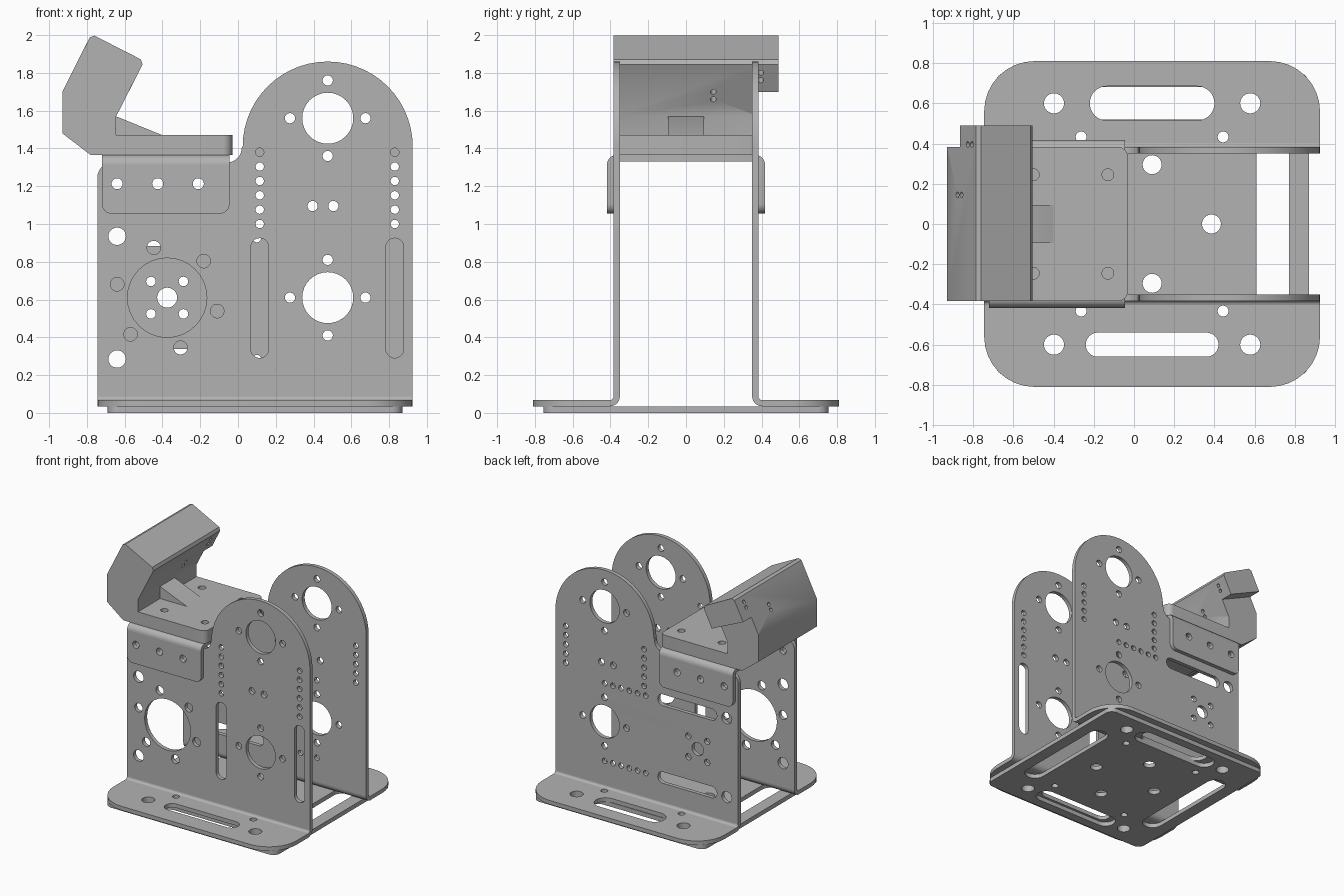
import bpy, bmesh
from math import sin, cos, radians
from mathutils import Matrix, Vector

cube = bpy.data.objects.get("Cube")
if cube:
    bpy.data.objects.remove(cube)

grey = bpy.data.materials.new("plain_grey")
grey.use_nodes = True
colour = (0.45, 0.45, 0.45, 1)
grey.diffuse_color = colour
grey.node_tree.nodes["Principled BSDF"].inputs["Base Color"].default_value = colour

# Thickness direction of a part -> columns of its orientation
FRAMES = {
    "z": Matrix.Identity(4),
    "y": Matrix(((1, 0, 0, 0), (0, 0, -1, 0), (0, 1, 0, 0), (0, 0, 0, 1))),
    "x": Matrix(((0, 0, 1, 0), (1, 0, 0, 0), (0, 1, 0, 0), (0, 0, 0, 1))),
}


def arc(cx, cy, r, start, end, steps=8):
    angles = [radians(start + (end - start) * i / steps) for i in range(steps + 1)]
    return [(cx + r * cos(a), cy + r * sin(a)) for a in angles]


def circle(cx, cy, r):
    return arc(cx, cy, r, 0, 360, 32)[:-1]


def rounded(x0, x1, y0, y1, r):
    return (arc(x1 - r, y1 - r, r, 0, 90) + arc(x0 + r, y1 - r, r, 90, 180)
            + arc(x0 + r, y0 + r, r, 180, 270) + arc(x1 - r, y0 + r, r, 270, 360))


def slot(cx, cy, half_x, half_y):
    return rounded(cx - half_x, cx + half_x, cy - half_y, cy + half_y,
                   min(half_x, half_y) * 0.999)


def finish(obj):
    bpy.ops.object.select_all(action="DESELECT")
    obj.select_set(True)
    bpy.context.view_layer.objects.active = obj
    bpy.ops.object.shade_smooth_by_angle()


def sheet(name, outline, low, high, axis, holes=()):
    """Extrude a pierced outline from low to high along an axis."""
    curve = bpy.data.curves.new(name, "CURVE")
    curve.dimensions = "2D"
    curve.fill_mode = "BOTH"
    curve.extrude = (high - low) / 2
    for loop in [outline, *holes]:
        spline = curve.splines.new("POLY")
        spline.points.add(len(loop) - 1)
        for point, (u, v) in zip(spline.points, loop):
            point.co = (u, v, 0, 1)
        spline.use_cyclic_u = True
    temp = bpy.data.objects.new(name + "_curve", curve)
    bpy.context.collection.objects.link(temp)
    graph = bpy.context.evaluated_depsgraph_get()
    mesh = bpy.data.meshes.new_from_object(temp.evaluated_get(graph))
    bpy.data.objects.remove(temp)
    bm = bmesh.new()
    bm.from_mesh(mesh)
    bmesh.ops.remove_doubles(bm, verts=bm.verts, dist=1e-5)
    if not holes:
        bmesh.ops.dissolve_limit(bm, angle_limit=0.01, verts=bm.verts, edges=bm.edges)
    shift = Vector()
    shift["xyz".index(axis)] = (low + high) / 2
    bm.transform(Matrix.Translation(shift) @ FRAMES[axis])
    bmesh.ops.recalc_face_normals(bm, faces=bm.faces)
    bm.to_mesh(mesh)
    bm.free()
    mesh.materials.clear()
    mesh.materials.append(grey)
    obj = bpy.data.objects.new(name, mesh)
    bpy.context.collection.objects.link(obj)
    finish(obj)
    return obj


def span(side, a, b):
    return sorted((side * a, side * b))


LEFT, RIGHT, MID = -0.745, 0.925, 0.09
T = 0.033
INNER, OUTER = 0.35, 0.35 + T
FOLD = 0.088

# Base plate with four slots
mounts = [circle(MID + sx * 0.488, sy * 0.6, 0.05) for sx in (-1, 1) for sy in (-1, 1)]
pins = [circle(MID + sx * 0.353, sy * 0.433, 0.027) for sx in (-1, 1) for sy in (-1, 1)]
centre_holes = [circle(MID + dx, dy, 0.047)
                for dx, dy in ((0, 0.295), (0, -0.295), (0.295, 0), (-0.295, 0))]
base_slots = [slot(MID + s * 0.6, 0, 0.08, 0.46) for s in (-1, 1)]
base_slots += [slot(MID, s * 0.6, 0.38, 0.08) for s in (-1, 1)]
sheet("base_plate", rounded(MID - 0.78, MID + 0.78, -0.755, 0.755, 0.06),
      0, 0.035, "z", mounts + pins + centre_holes + base_slots)

# Side wall outline: low shoulder and tall arch
wall = ([(LEFT, FOLD), (RIGHT, FOLD)] + arc(0.475, 1.41, 0.45, 0, 180, 28)
        + arc(-0.06, 1.405, 0.08, 0, -90) + arc(LEFT + 0.08, 1.245, 0.08, 90, 180))

# Holes shared by both walls
shared = []
for z in (0.61, 1.56):
    shared.append(circle(0.475, z, 0.135))
    shared += [circle(0.475 + dx, z + dz, 0.027)
               for dx, dz in ((0.2, 0), (-0.2, 0), (0, 0.2), (0, -0.2))]
shared += [circle(x, 1.095, 0.027) for x in (0.395, 0.505)]
shared += [circle(-0.64, z, 0.046) for z in (0.285, 0.935)]
bolts = [(x, 1.213) for x in (-0.64, -0.425, -0.21)]
bolt_holes = [circle(x, z, 0.029) for x, z in bolts]
shared += bolt_holes


def columns(count):
    return [circle(x, 1 + 0.076 * i, 0.022) for x in (0.115, 0.83) for i in range(count)]


# Front wall has a wide bore and upright slots
front = columns(6) + [slot(x, 0.608, 0.047, 0.317) for x in (0.115, 0.83)]
front.append(circle(-0.375, 0.61, 0.21))
front += [circle(-0.375 + 0.274 * cos(radians(a)), 0.61 + 0.274 * sin(radians(a)), 0.036)
          for a in range(45, 400, 60)]

# Back wall has level slots and pin rows
back = columns(5) + [slot(-0.28, z, 0.27, 0.047) for z in (0.29, 0.93)]
back += [circle(0.475 - 0.075 * i, z, 0.022) for i in range(6) for z in (0.285, 0.925)]
back.append(circle(-0.375, 0.61, 0.053))
back += [circle(-0.375 + sx * 0.086, 0.61 + sz * 0.086, 0.025)
         for sx in (-1, 1) for sz in (-1, 1)]

# Bent walls, flanges and the bracket legs on each side
for side, label, own in ((-1, "front", front), (1, "back", back)):
    sheet(label + "_wall", wall, *span(side, INNER, OUTER), "y", shared + own)

    bend_y = OUTER + 0.02
    bend = (arc(bend_y, FOLD, 0.02 + T, 180, 270) + arc(bend_y, FOLD, 0.02, 270, 180))
    sheet(label + "_wall_bend", [(side * y, z) for y, z in bend], LEFT, RIGHT, "x")

    flange = ([(LEFT, bend_y), (RIGHT, bend_y)] + arc(RIGHT - 0.25, 0.56, 0.25, 0, 90)
              + arc(LEFT + 0.25, 0.56, 0.25, 90, 180))
    flange_holes = [h for h in mounts + pins if h[0][1] * side > 0]
    flange_slot = slot(MID, side * 0.6, *((0.33, 0.06) if side < 0 else (0.31, 0.085)))
    sheet(label + "_flange", [(x, side * y) for x, y in flange],
          0.035, 0.035 + T, "z", flange_holes + [flange_slot])

    # Bracket leg and its upper bend
    leg = ([(-0.045, 1.315), (-0.72, 1.315)] + arc(-0.67, 1.105, 0.05, 180, 270)
           + arc(-0.095, 1.105, 0.05, 270, 360))
    sheet(label + "_bracket_leg", leg, *span(side, OUTER + 0.002, OUTER + 0.035),
          "y", bolt_holes)
    hinge = OUTER - 0.015
    corner = arc(hinge, 1.315, 0.05, 0, 90) + arc(hinge, 1.315, 0.017, 90, 0)
    sheet(label + "_bracket_bend", [(side * y, z) for y, z in corner], -0.72, -0.045, "x")

sheet("bracket_top", rounded(-0.72, -0.045, -0.368, 0.368, 0.002), 1.332, 1.365, "z")

# Mounting foot of the tilted housing
foot_holes = [circle(x, y, 0.029) for x in (-0.5, -0.13) for y in (-0.245, 0.245)]
foot = ([(-0.68, 0.383), (-0.68, -0.383)] + arc(-0.08, -0.333, 0.05, 270, 360)
        + arc(-0.08, 0.333, 0.05, 0, 90))
sheet("housing_foot", foot, 1.365, 1.47, "z", foot_holes)

# Tilted housing and its side extension
cap = [(-0.505, 1.845), (-0.515, 1.872), (-0.76, 1.997), (-0.785, 1.988)]
head = sheet("housing_head", [(-0.78, 1.365), (-0.645, 1.365), (-0.645, 1.57)] + cap
             + [(-0.93, 1.7), (-0.93, 1.48)], -0.383, 0.383, "y")
extension = sheet("housing_extension", [(-0.865, 1.83), (-0.578, 1.7)] + cap,
                  0.37, 0.49, "y")

# Paired wire holes through the housing
across = Vector((0.888, 0, -0.46))
for body, spots in ((head, ((-0.6, 0.145, 1.66), (-0.58, 0.145, 1.7))),
                    (extension, ((-0.546, 0.395, 1.76), (-0.526, 0.395, 1.8)))):
    for spot in spots:
        bpy.ops.mesh.primitive_cylinder_add(
            vertices=16, radius=0.015, depth=0.5, location=Vector(spot) - across * 0.155,
            rotation=across.to_track_quat("Z", "Y").to_euler())
        cutter = bpy.context.object
        cutter.hide_render = True
        cut = body.modifiers.new("wire_hole", "BOOLEAN")
        cut.object = cutter
        cut.solver = "EXACT"
        finish(body)
        bpy.ops.object.modifier_apply(modifier=cut.name)
        bpy.data.objects.remove(cutter)

# Ramp rib joining foot and head
sheet("ramp_rib", [(-0.66, 1.46), (-0.4, 1.47), (-0.645, 1.57), (-0.66, 1.57)],
      -0.095, 0.095, "y")
